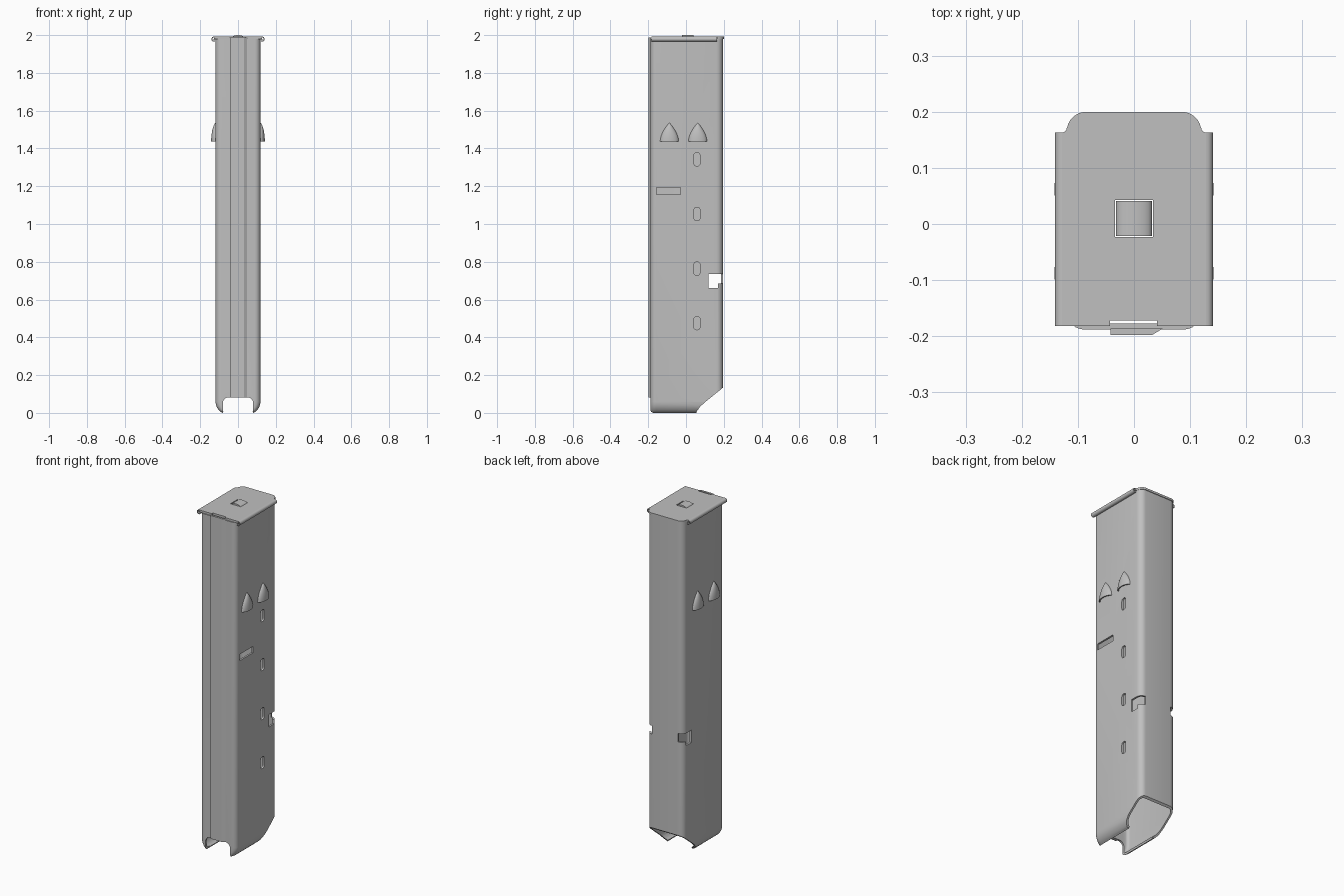
import bpy, bmesh
from math import pi, cos, sin, radians
from mathutils import Vector

cube = bpy.data.objects.get("Cube")
if cube:
    bpy.data.objects.remove(cube, do_unlink=True)

GREY = (0.53, 0.53, 0.53, 1.0)
steel = bpy.data.materials.new("grey steel")
steel.use_nodes = True
steel.diffuse_color = GREY
steel.node_tree.nodes["Principled BSDF"].inputs["Base Color"].default_value = GREY
parts = []


def finish(name, bm):
    bmesh.ops.recalc_face_normals(bm, faces=bm.faces)
    mesh = bpy.data.meshes.new(name)
    bm.to_mesh(mesh)
    bm.free()
    mesh.materials.append(steel)
    obj = bpy.data.objects.new(name, mesh)
    bpy.context.collection.objects.link(obj)
    parts.append(obj)
    return obj


def prism(name, pts, axis, a, b):
    """Extrude a 2D outline along an axis from a to b."""
    place = {"x": lambda p, c: (c, p[0], p[1]),
             "y": lambda p, c: (p[0], c, p[1]),
             "z": lambda p, c: (p[0], p[1], c)}[axis]
    bm = bmesh.new()
    low = [bm.verts.new(place(p, a)) for p in pts]
    high = [bm.verts.new(place(p, b)) for p in pts]
    bm.faces.new(low)
    bm.faces.new(high)
    for i in range(len(pts)):
        j = (i + 1) % len(pts)
        bm.faces.new((low[i], low[j], high[j], high[i]))
    return finish(name, bm)


def rect(u0, u1, v0, v1):
    return [(u0, v0), (u1, v0), (u1, v1), (u0, v1)]


def arc(cu, cv, r, start, end, steps=6):
    return [(cu + r * cos(radians(start + (end - start) * i / steps)),
             cv + r * sin(radians(start + (end - start) * i / steps)))
            for i in range(steps + 1)]


def rounded(u0, u1, v0, v1, r_low, r_high):
    """Rectangle with separate corner radii at its low and high v edge."""
    return (arc(u0 + r_low, v0 + r_low, r_low, 180, 270)
            + arc(u1 - r_low, v0 + r_low, r_low, 270, 360)
            + arc(u1 - r_high, v1 - r_high, r_high, 0, 90)
            + arc(u0 + r_high, v1 - r_high, r_high, 90, 180))


def bake(obj):
    """Replace the mesh by its modified result."""
    bpy.context.view_layer.update()
    graph = bpy.context.evaluated_depsgraph_get()
    mesh = bpy.data.meshes.new_from_object(obj.evaluated_get(graph))
    obj.modifiers.clear()
    obj.data = mesh


def cut(obj, cutters):
    for c in cutters:
        mod = obj.modifiers.new("cut", "BOOLEAN")
        mod.operation = "DIFFERENCE"
        mod.solver = "EXACT"
        mod.object = c
    bake(obj)
    for c in cutters:
        parts.remove(c)
        bpy.data.objects.remove(c, do_unlink=True)


def thicken(obj, amount):
    mod = obj.modifiers.new("wall", "SOLIDIFY")
    mod.thickness = amount
    mod.offset = -1
    mod.use_even_offset = True
    bake(obj)


# Sheet metal tube whose lower side edges curl inward into lips
W, TOP = 0.119, 1.98
outline = rounded(-W, W, -0.188, 0.196, 0.03, 0.035)
bm = bmesh.new()
rings = []
for z, half in ((TOP, W), (0.06, W), (0.045, 0.117), (0.03, 0.112),
                (0.017, 0.104), (0.007, 0.095), (0.0, 0.082)):
    rings.append([bm.verts.new((x * half / W, y, z)) for x, y in outline])
for upper, lower in zip(rings, rings[1:]):
    for i in range(len(outline)):
        j = (i + 1) % len(outline)
        bm.faces.new((upper[i], upper[j], lower[j], lower[i]))
body = finish("tube_body", bm)
thicken(body, 0.011)

# Openings: sloped rear mouth, front mouth, witness slots, side slot, corner notches
cutters = [
    prism("mouth_cut", [(0.055, -0.1), (0.055, 0.005), (0.075, 0.033), (0.1, 0.056),
                        (0.2, 0.137), (0.3, 0.215), (0.3, -0.1)], "x", -0.3, 0.3),
    prism("front_cut", rounded(-0.08, 0.08, -0.1, 0.082, 0.01, 0.03), "y", -0.3, -0.15),
    prism("side_slot_cut", rect(-0.155, -0.03, 1.157, 1.194), "x", 0.06, 0.2),
]
for i in range(4):
    z = 0.475 + 0.289 * i
    cutters.append(prism("witness_cut", rounded(0.042, 0.074, z - 0.035, z + 0.035,
                                                0.014, 0.014), "x", 0.06, 0.2))
for s in (-1, 1):
    cutters.append(prism("notch_cut", [(0.12, 0.662), (0.17, 0.662), (0.17, 0.685),
                                       (0.25, 0.685), (0.25, 0.735), (0.12, 0.735)],
                         "x", s * 0.085, s * 0.2))
cut(body, cutters)

# Overlapping seam strip on the front
prism("front_seam", [(-0.042, -0.186), (-0.042, -0.198), (0.032, -0.198),
                     (0.052, -0.186)], "z", 0.082, 1.988)

# Floor plate with front notch and central window
right_edge = [(0.128, -0.182), (0.128, 0.163)] + arc(0.128, 0.171, 0.008, 270, 180, 4)
right_edge += arc(0.085, 0.165, 0.035, 10, 90)
left_edge = [(-x, y) for x, y in reversed(right_edge)]
plate = prism("floor_plate", right_edge + left_edge, "z", TOP, 1.992)
cut(plate, [
    prism("plate_notch_cut", rect(-0.043, 0.041, -0.25, -0.172), "z", 1.9, 2.1),
    prism("window_cut", rect(-0.034, 0.034, -0.023, 0.043), "z", 1.9, 2.1),
])

# Curved catch showing through the window
crown = [(0.032 * cos(pi * i / 10), 1.986 + 0.014 * sin(pi * i / 10)) for i in range(11)]
prism("plate_catch", [(0.032, 1.976)] + crown + [(-0.032, 1.976)], "y", -0.021, 0.041)

# Curled rails of the plate and the tube flanges they grip
curl = arc(0.128, 1.979, 0.013, 90, -120, 12) + arc(0.128, 1.979, 0.008, -120, 90, 12)
for s, side in ((1, "left"), (-1, "right")):
    prism(side + "_rail", [(s * x, z) for x, z in curl], "y", -0.182, 0.163)
    prism(side + "_flange", rect(s * 0.112, s * 0.131, 1.973, TOP), "y", -0.172, 0.158)


# Pressed stop lugs, open underneath
def lug(name, s, yc):
    bm = bmesh.new()
    rings, n = [], 12
    for t in (0, 0.15, 0.3, 0.45, 0.6, 0.75, 0.87, 0.95):
        w, d = 0.05 * (1 - t ** 1.8), 0.026 * (1 - t ** 2) ** 0.6
        rings.append([bm.verts.new((s * (0.116 + d * sin(pi * i / n)),
                                    yc + w * cos(pi * i / n), 1.437 + 0.1 * t))
                      for i in range(n + 1)])
    for low, high in zip(rings, rings[1:]):
        for i in range(n):
            bm.faces.new((low[i], low[i + 1], high[i + 1], high[i]))
    tip = bm.verts.new((s * 0.116, yc, 1.537))
    for i in range(n):
        bm.faces.new((rings[-1][i], rings[-1][i + 1], tip))
    obj = finish(name, bm)
    # Make sure the shell faces away from the tube before thickening
    if sum(p.normal.x * s * p.area for p in obj.data.polygons) < 0:
        obj.data.flip_normals()
    mod = obj.modifiers.new("wall", "SOLIDIFY")
    mod.thickness = 0.006
    mod.offset = -1
    bake(obj)


for s, side in ((1, "left"), (-1, "right")):
    lug(side + "_front_lug", s, -0.088)
    lug(side + "_rear_lug", s, 0.062)

# Smooth curved sheet, crisp edges
bpy.ops.object.select_all(action="DESELECT")
for obj in parts:
    obj.select_set(True)
bpy.context.view_layer.objects.active = body
bpy.ops.object.shade_smooth_by_angle(angle=radians(30))
